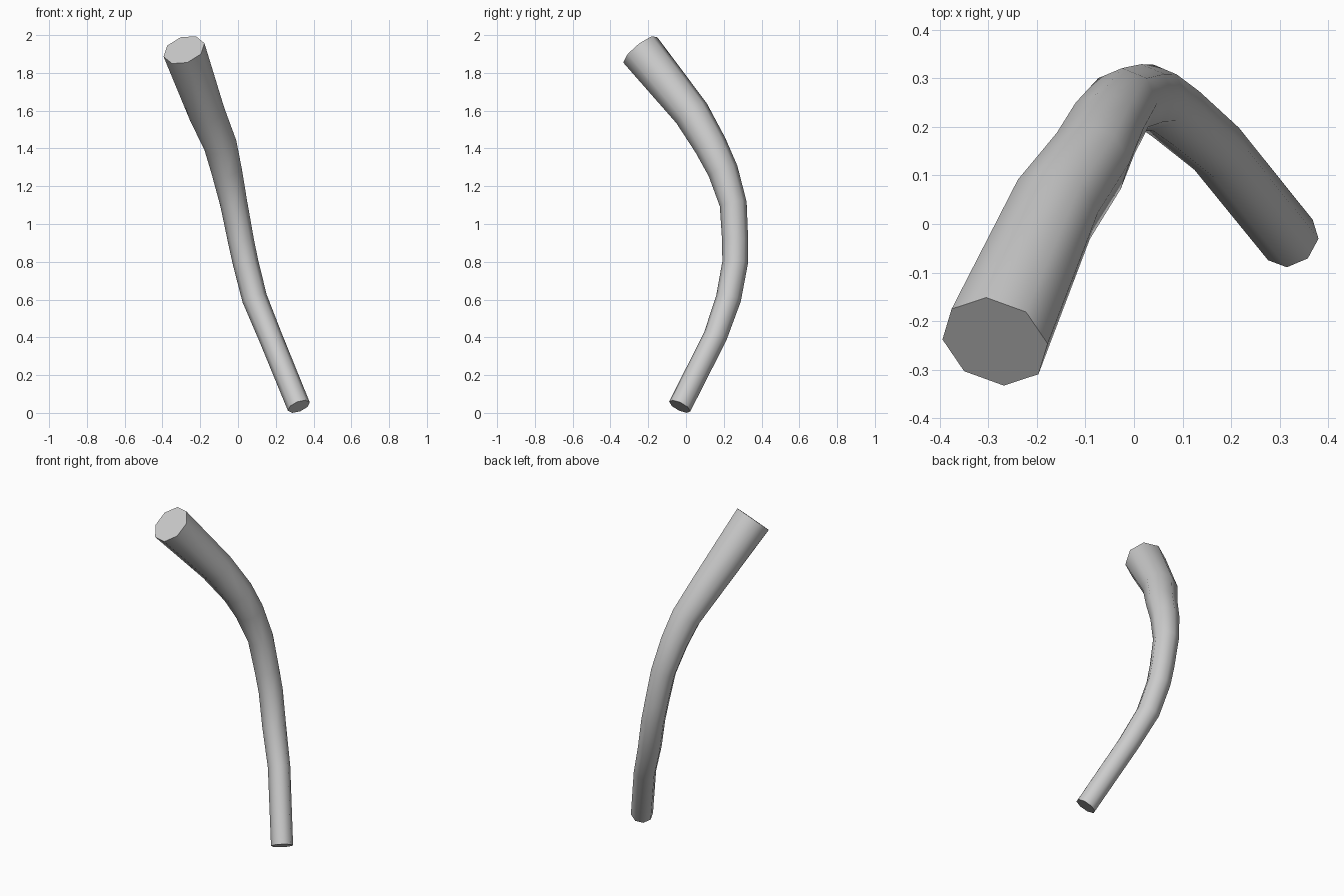
import bpy, bmesh
from math import sin, cos, tau, radians
from mathutils import Vector

if "Cube" in bpy.data.objects:
    bpy.data.objects.remove(bpy.data.objects["Cube"])

SIDES = 8
# Centre line from the thick top end to the thin foot: x, y, z, radius
PATH = [(-.286, -.242, 1.926, .114), (-.165, .03, 1.59, .097), (-.093, .13, 1.42, .088),
        (-.06, .196, 1.285, .081), (-.022, .25, 1.11, .072), (.015, .26, .918, .069),
        (.04, .26, .80, .068), (.088, .225, .61, .067), (.17, .155, .41, .063),
        (.322, -.033, .038, .062)]

bm = bmesh.new()
pts = [Vector(p[:3]) for p in PATH]
side = Vector((1, .2, 0))
rings = []
# Rings perpendicular to the centre line, carried along without twist
for i, (c, p) in enumerate(zip(pts, PATH)):
    a = pts[max(i - 1, 0)]
    b = pts[min(i + 1, len(pts) - 1)]
    t = Vector((0, 0, 0))
    if i > 0:
        t += (c - a).normalized()
    if i < len(pts) - 1:
        t += (b - c).normalized()
    t.normalize()
    side = (side - t * side.dot(t)).normalized()
    other = t.cross(side)
    rings.append([bm.verts.new(c + p[3] * (side * cos(tau * k / SIDES) + other * sin(tau * k / SIDES)))
                  for k in range(SIDES)])

# Walls and end caps
for r, s in zip(rings, rings[1:]):
    for k in range(SIDES):
        j = (k + 1) % SIDES
        bm.faces.new((r[k], r[j], s[j], s[k]))
bm.faces.new(rings[0])
bm.faces.new(rings[-1])
bmesh.ops.recalc_face_normals(bm, faces=bm.faces)

# Stand on the ground
low = min(v.co.z for v in bm.verts)
bmesh.ops.translate(bm, verts=bm.verts, vec=(0, 0, -low))

mesh = bpy.data.meshes.new("curved_branch")
bm.to_mesh(mesh)
bm.free()
branch = bpy.data.objects.new("curved_branch", mesh)
bpy.context.collection.objects.link(branch)
bpy.context.view_layer.objects.active = branch
branch.select_set(True)
bpy.ops.object.shade_smooth_by_angle(angle=radians(50))
